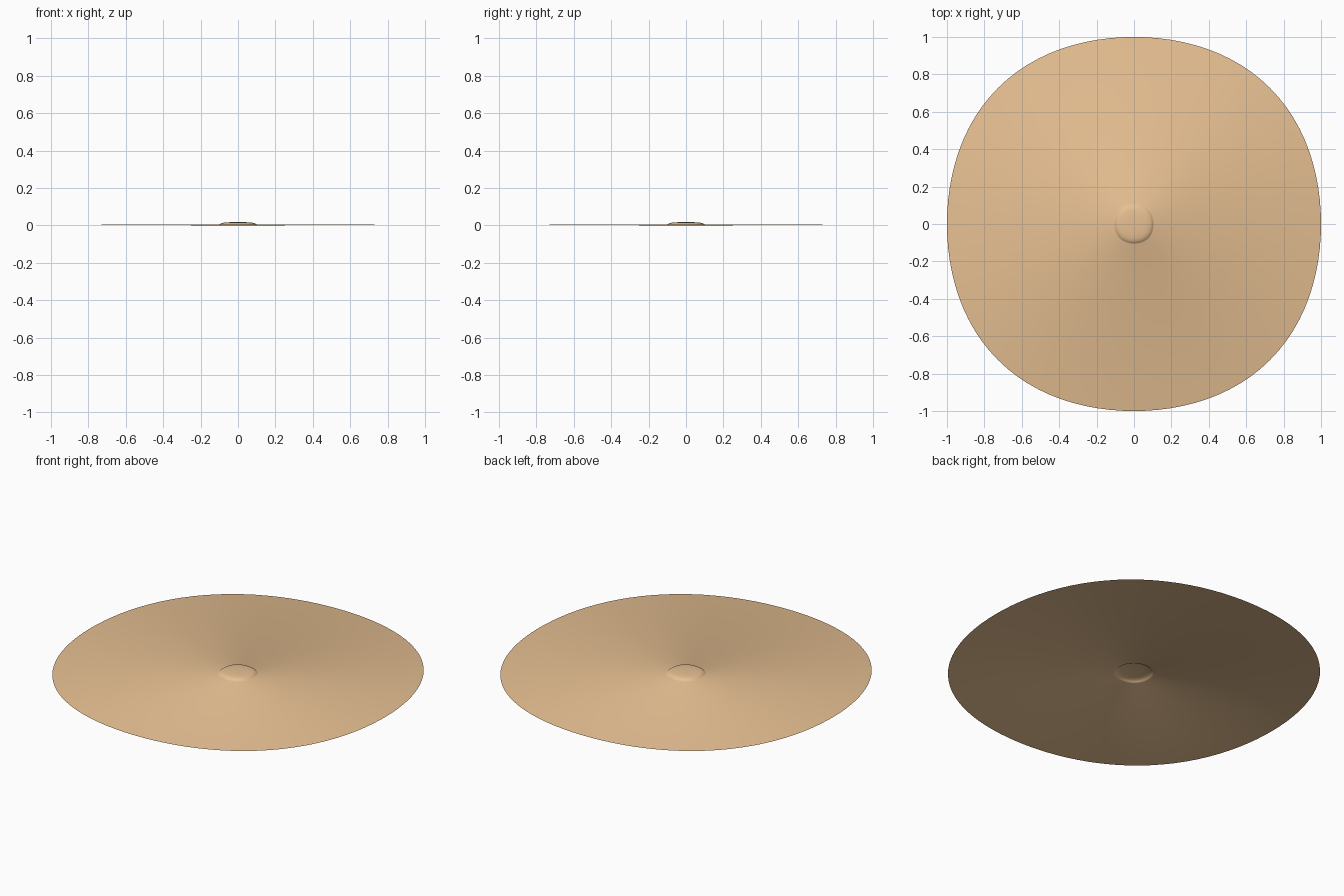
import bpy, bmesh, math

if "Cube" in bpy.data.objects:
    bpy.data.objects.remove(bpy.data.objects["Cube"])

N = 96


def spline_square(angle):
    """Radius at an angle of a smoothed square outline, 1 on the axes."""
    return 1 + 0.0285 * (1 - math.cos(4 * angle)) / 2


# Radial profile of the sheet: domed centre, wall, shallow dish, fine rim lip
profile = [(0.03, 0.0175), (0.055, 0.0165), (0.075, 0.0145), (0.09, 0.011),
           (0.099, 0.006), (0.103, 0.002), (0.107, 0.0), (0.998, 0.005), (1.0, 0.0043)]

bm = bmesh.new()
centre = bm.verts.new((0, 0, 0.018))
rings = []
for r, z in profile:
    ring = []
    for i in range(N):
        a = 2 * math.pi * i / N
        k = r * spline_square(a)
        ring.append(bm.verts.new((k * math.cos(a), k * math.sin(a), z)))
    rings.append(ring)

for i in range(N):
    j = (i + 1) % N
    bm.faces.new((centre, rings[0][i], rings[0][j]))
    for inner, outer in zip(rings, rings[1:]):
        bm.faces.new((inner[i], outer[i], outer[j], inner[j]))

for f in bm.faces:
    f.smooth = True

mesh = bpy.data.meshes.new("domed_disc")
bm.to_mesh(mesh)
bm.free()
disc = bpy.data.objects.new("domed_disc", mesh)
bpy.context.collection.objects.link(disc)

# Warm tan finish
mat = bpy.data.materials.new("tan")
mat.diffuse_color = (0.80, 0.53, 0.29, 1)
mat.use_nodes = True
mat.node_tree.nodes["Principled BSDF"].inputs["Base Color"].default_value = mat.diffuse_color
mesh.materials.append(mat)
